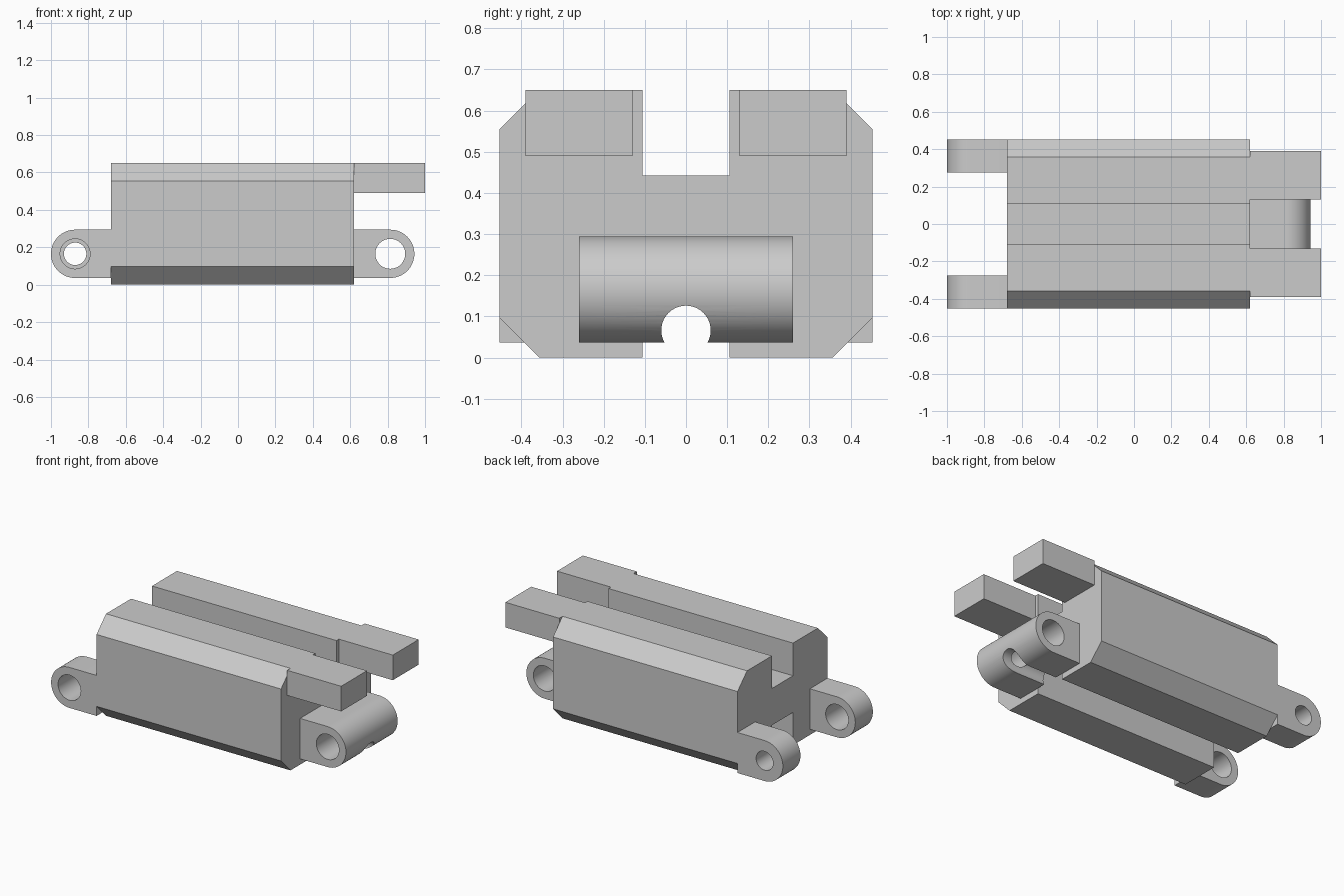
import bpy, bmesh
from math import pi, cos, sin, radians
from mathutils import Vector

if "Cube" in bpy.data.objects:
    bpy.data.objects.remove(bpy.data.objects["Cube"], do_unlink=True)

# Single grey finish
grey = bpy.data.materials.new("plain grey")
grey.use_nodes = True
colour = (0.6, 0.6, 0.6, 1)
grey.diffuse_color = colour
grey.node_tree.nodes["Principled BSDF"].inputs["Base Color"].default_value = colour


def prism(name, outline, start, end, axis):
    """Extrude an outline along x (outline in y, z) or y (outline in x, z)."""
    bm = bmesh.new()
    place = (lambda a, b: (start, a, b)) if axis == "x" else (lambda a, b: (a, start, b))
    face = bm.faces.new([bm.verts.new(place(a, b)) for a, b in outline])
    step = Vector((end - start, 0, 0) if axis == "x" else (0, end - start, 0))
    grown = bmesh.ops.extrude_face_region(bm, geom=[face], use_keep_orig=True)
    bmesh.ops.translate(bm, vec=step,
                        verts=[v for v in grown["geom"] if isinstance(v, bmesh.types.BMVert)])
    bmesh.ops.recalc_face_normals(bm, faces=bm.faces)
    mesh = bpy.data.meshes.new(name)
    bm.to_mesh(mesh)
    bm.free()
    mesh.materials.append(grey)
    obj = bpy.data.objects.new(name, mesh)
    bpy.context.collection.objects.link(obj)
    return obj


def arc(centre, height, radius, first, last, steps):
    """Points on an arc, with angles in half turns."""
    angles = [pi * (first + (last - first) * i / steps) for i in range(steps + 1)]
    return [(centre + radius * cos(t), height + radius * sin(t)) for t in angles]


def circle(centre, height, radius):
    return arc(centre, height, radius, 0, 2, 64)[:-1]


def cut(obj, cutter):
    cutter.hide_render = True
    mod = obj.modifiers.new("cut", "BOOLEAN")
    mod.operation = "DIFFERENCE"
    mod.solver = "EXACT"
    mod.object = cutter
    bpy.context.view_layer.objects.active = obj
    bpy.ops.object.modifier_apply(modifier=mod.name)
    bpy.data.objects.remove(cutter, do_unlink=True)


def smooth(obj):
    bpy.ops.object.select_all(action="DESELECT")
    obj.select_set(True)
    bpy.context.view_layer.objects.active = obj
    bpy.ops.object.shade_smooth_by_angle(angle=radians(30))


BACK, FRONT = -0.68, 0.62
PIN_Z, LUG_R, BORE = 0.165, 0.129, 0.08

# Chamfered body with a channel along the top and bottom
half = [(0.106, 0.208), (0.106, 0), (0.357, 0), (0.453, 0.097),
        (0.453, 0.555), (0.357, 0.65), (0.106, 0.65), (0.106, 0.442)]
prism("body", half + [(-y, z) for y, z in reversed(half)], BACK, FRONT, "x")

# Two bars reaching out of the upper body
for side, label in ((1, "rear"), (-1, "front")):
    prism(label + "_bar", [(side * 0.13, 0.49), (side * 0.39, 0.49),
                           (side * 0.39, 0.65), (side * 0.13, 0.65)], FRONT, 1, "x")

# Wide central knuckle with a pin bore and a groove underneath
knuckle_x = 0.814
outline = [(FRONT, PIN_Z - LUG_R)] + arc(knuckle_x, PIN_Z, LUG_R, -0.5, 0.5, 32)
outline.append((FRONT, PIN_Z + LUG_R))
knuckle = prism("centre_knuckle", outline, -0.26, 0.26, "y")
cut(knuckle, prism("pin_cutter", circle(knuckle_x, PIN_Z, BORE), -0.4, 0.4, "y"))
cut(knuckle, prism("groove_cutter", circle(0, 0.066, 0.06), 0.5, 1.1, "x"))
smooth(knuckle)

# Paired lugs at the other end, the rear one with a smaller bore
lug_x = LUG_R - 1
for side, label, bore in ((1, "rear", 0.06), (-1, "front", BORE)):
    outline = [(BACK, PIN_Z + LUG_R)] + arc(lug_x, PIN_Z, LUG_R, 0.5, 1.5, 32)
    outline.append((BACK, PIN_Z - LUG_R))
    lug = prism(label + "_lug", outline, side * 0.276, side * 0.453, "y")
    cut(lug, prism("bore_cutter", circle(lug_x, PIN_Z, bore), side * 0.2, side * 0.6, "y"))
    smooth(lug)
